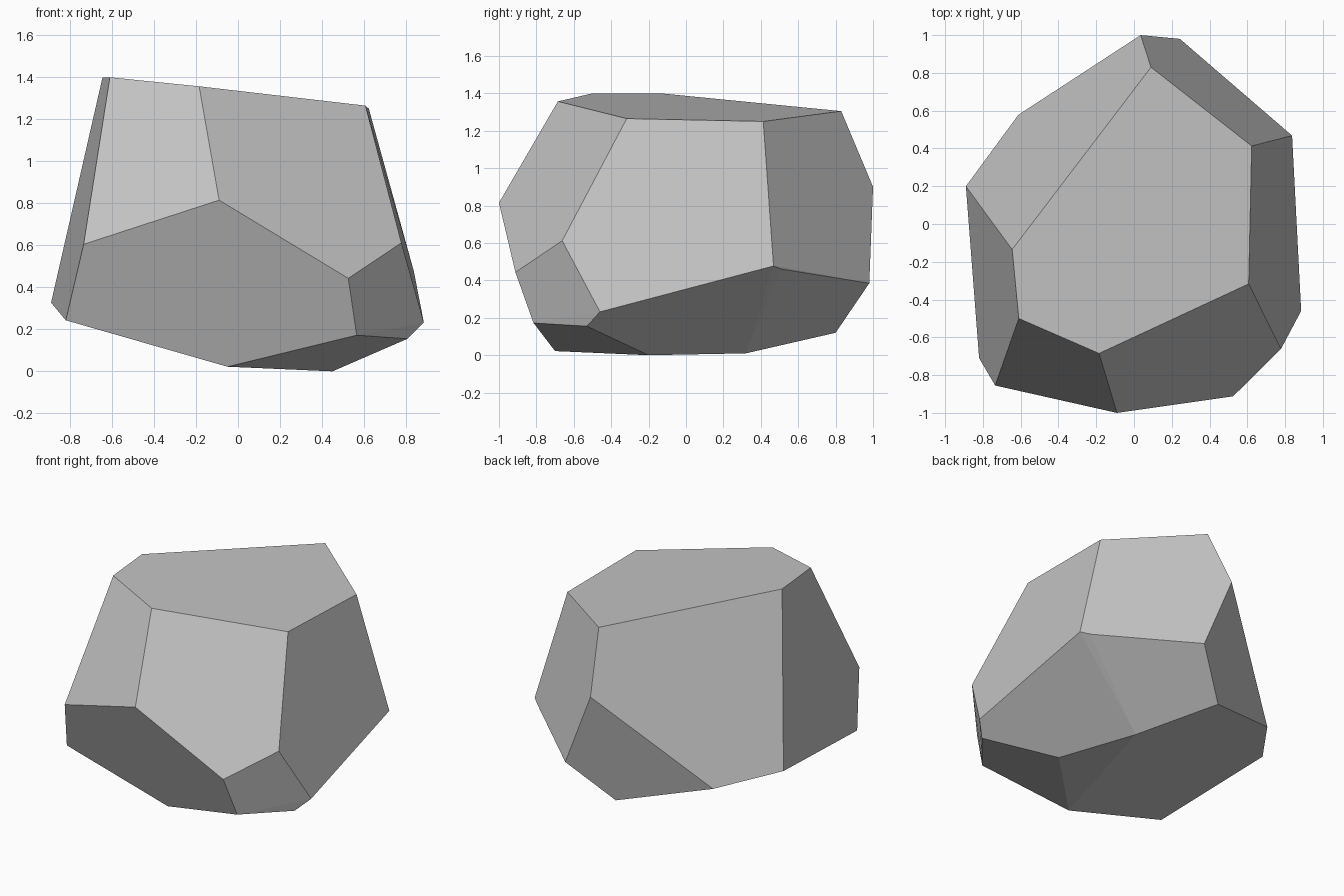
import bpy
import bmesh
import math

default_cube = bpy.data.objects.get("Cube")
if default_cube:
    bpy.data.objects.remove(default_cube, do_unlink=True)

# Corner rings of the boulder, from the flat top to the underside
top_ring = [
    (-.61, -.5, 1.4), (-.185, -.685, 1.357), (.607, -.317, 1.265),
    (.623, .413, 1.25), (.09, .83, 1.305), (-.645, -.135, 1.4),
]
shoulder_ring = [
    (-.735, -.855, .605), (-.09, -1, .815), (.525, -.912, .443),
    (.778, -.662, .612), (.837, .468, .477), (.035, 1, .9),
]
belly_ring = [
    (-.82, -.71, .243), (.565, -.815, .172), (.807, -.53, .155),
    (.885, -.46, .232), (.786, .51, .46), (.243, .98, .385),
    (-.612, .578, .273), (-.89, .2, .327),
]
underside_ring = [
    (-.05, -.7, .022), (.45, -.2, 0), (.255, .32, .01), (-.02, .8, .12),
]


def make_material(name, color):
    material = bpy.data.materials.new(name)
    material.use_nodes = True
    material.diffuse_color = color
    shader = next(n for n in material.node_tree.nodes if n.type == "BSDF_PRINCIPLED")
    shader.inputs["Base Color"].default_value = color
    shader.inputs["Roughness"].default_value = .9
    return material


def make_hull(name, points, material):
    """Wrap the points in a faceted convex solid and merge near-flat facets."""
    bm = bmesh.new()
    for point in points:
        bm.verts.new(point)
    bmesh.ops.convex_hull(bm, input=bm.verts[:])
    bmesh.ops.dissolve_limit(
        bm, angle_limit=math.radians(2), verts=bm.verts[:], edges=bm.edges[:])
    bmesh.ops.recalc_face_normals(bm, faces=bm.faces[:])
    for face in bm.faces:
        face.smooth = False
    mesh = bpy.data.meshes.new(name)
    bm.to_mesh(mesh)
    bm.free()
    mesh.materials.append(material)
    obj = bpy.data.objects.new(name, mesh)
    bpy.context.collection.objects.link(obj)
    return obj


# Boulder
stone_grey = make_material("stone grey", (.55, .55, .55, 1))
make_hull("boulder", top_ring + shoulder_ring + belly_ring + underside_ring, stone_grey)
